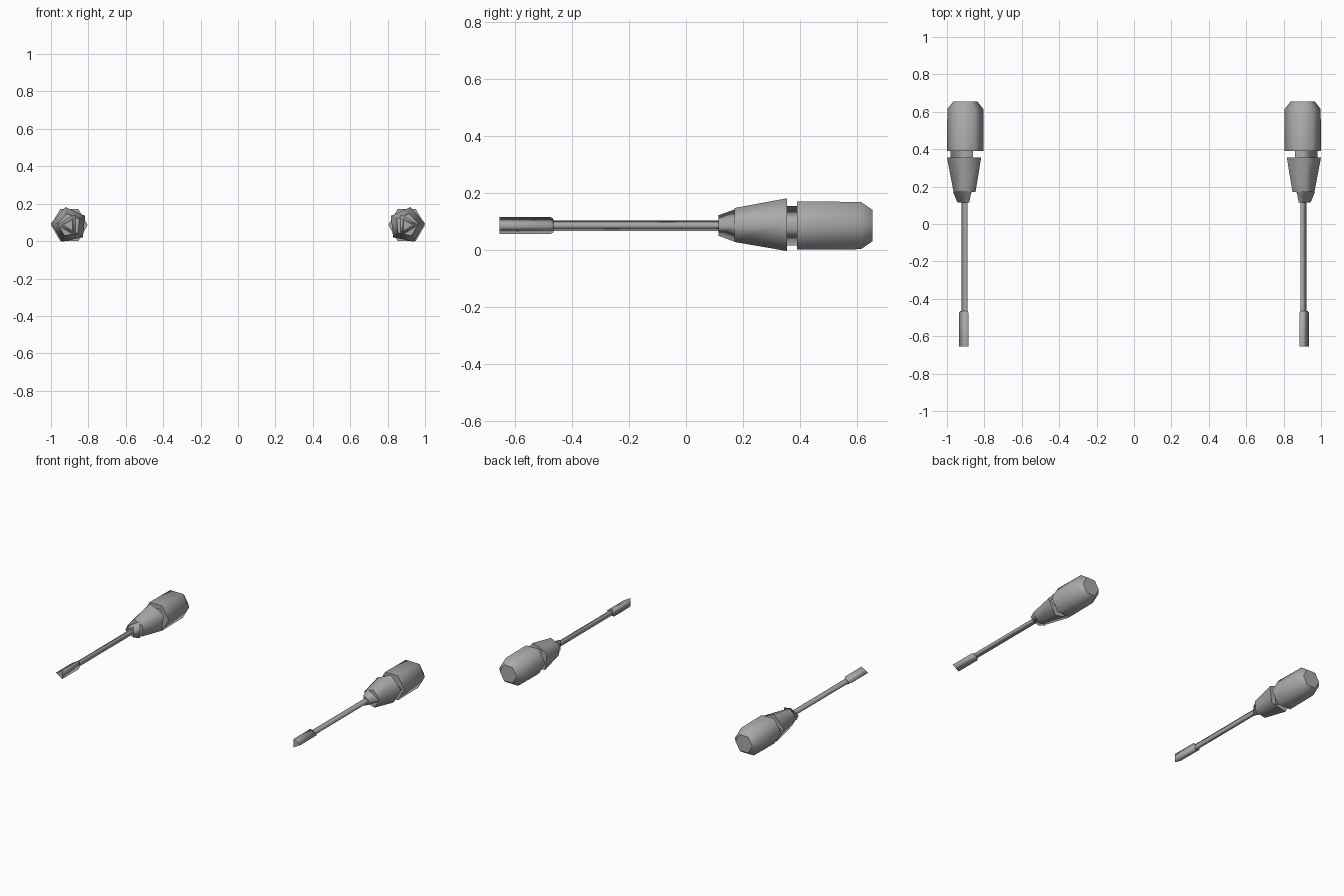
import bpy, bmesh, math

if "Cube" in bpy.data.objects:
    bpy.data.objects.remove(bpy.data.objects["Cube"], do_unlink=True)

GRAY = (0.4, 0.4, 0.4, 1)
grey = bpy.data.materials.new("plain grey")
grey.use_nodes = True
grey.diffuse_color = GRAY
grey.node_tree.nodes["Principled BSDF"].inputs["Base Color"].default_value = GRAY

AXIS_X, AXIS_Z = 0.902, 0.086


def loft(name, side, sides, turn, profile):
    """Regular polygon swept along y through (y, radius) rings, with flat caps."""
    bm = bmesh.new()
    rings = []
    for y, r in profile:
        ring = []
        for i in range(sides):
            a = math.radians(turn) + math.tau * i / sides
            ring.append(bm.verts.new((side * (AXIS_X + r * math.cos(a)), y,
                                      AXIS_Z + r * math.sin(a))))
        rings.append(ring)
    for lower, upper in zip(rings, rings[1:]):
        for i in range(sides):
            j = (i + 1) % sides
            bm.faces.new((lower[i], lower[j], upper[j], upper[i])).smooth = True
    # Flat end caps with crisp rims
    for ring in (rings[0], rings[-1]):
        cap = bm.faces.new(ring)
        for edge in cap.edges:
            edge.smooth = False
    bmesh.ops.recalc_face_normals(bm, faces=bm.faces)
    mesh = bpy.data.meshes.new(name)
    bm.to_mesh(mesh)
    bm.free()
    mesh.materials.append(grey)
    obj = bpy.data.objects.new(name, mesh)
    bpy.context.collection.objects.link(obj)
    return obj


# Part name, polygon sides, turn in degrees, rings of (y, radius)
PARTS = [
    ("socket_tip", 3, 0, [(-0.655, 0.034), (-0.475, 0.034), (-0.465, 0.026)]),
    ("shaft", 3, 0, [(-0.47, 0.0215), (0.13, 0.0215)]),
    ("handle_nose", 3, 0, [(0.115, 0.042), (0.172, 0.066)]),
    ("handle_cone", 5, 6, [(0.17, 0.063), (0.355, 0.098)]),
    ("handle_collar", 3, 0, [(0.35, 0.08), (0.395, 0.08)]),
    ("handle_grip", 6, 0, [(0.39, 0.098), (0.615, 0.096), (0.655, 0.064)]),
]

# The two drivers mirror each other
for label, side in (("left", 1), ("right", -1)):
    for name, sides, turn, profile in PARTS:
        loft(f"{label}_{name}", side, sides, turn, profile)
